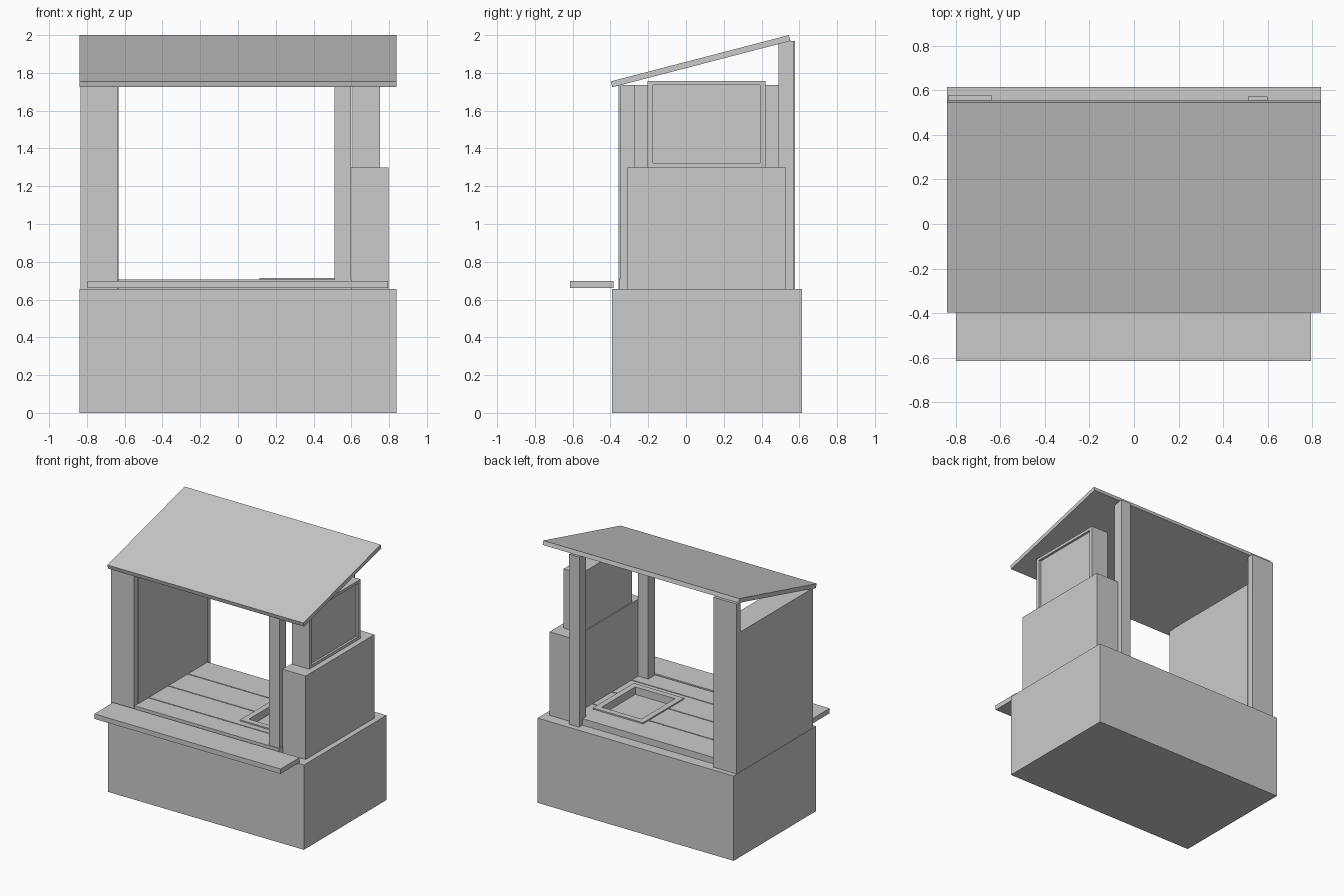
import bpy, math
from mathutils import Vector

if "Cube" in bpy.data.objects:
    bpy.data.objects.remove(bpy.data.objects["Cube"])


def box(name, x, y, z):
    """Box from (min, max) extents on each axis."""
    bpy.ops.mesh.primitive_cube_add(size=1)
    ob = bpy.context.object
    ob.name = name
    for v in ob.data.vertices:
        v.co = Vector([(r[0] + r[1]) / 2 + c * (r[1] - r[0])
                       for r, c in zip((x, y, z), v.co)])
    return ob


def extrude_x(name, profile, x0, x1):
    """Closed (y, z) profile extruded along x."""
    n = len(profile)
    verts = [(x, y, z) for x in (x0, x1) for y, z in profile]
    faces = [tuple(range(n))[::-1], tuple(range(n, 2 * n))]
    faces += [(i, (i + 1) % n, (i + 1) % n + n, i + n) for i in range(n)]
    me = bpy.data.meshes.new(name)
    me.from_pydata(verts, [], faces)
    ob = bpy.data.objects.new(name, me)
    bpy.context.collection.objects.link(ob)
    return ob


def cut(ob, cutter):
    cutter.hide_render = True
    cutter.display_type = 'WIRE'
    m = ob.modifiers.new("cut", 'BOOLEAN')
    m.operation = 'DIFFERENCE'
    m.solver = 'EXACT'
    m.object = cutter


# Base cabinet and front serving shelf
box("base_cabinet", (-0.838, 0.838), (-0.392, 0.615), (0, 0.655))
box("serving_shelf", (-0.798, 0.795), (-0.615, -0.385), (0.66, 0.698))

# Sloping roof slab
extrude_x("roof", [(-0.39, 1.724), (0.553, 1.969), (0.545, 2.0), (-0.398, 1.755)],
          -0.838, 0.838)

# Left side: thick wall with wide boards front and back
box("left_wall", (-0.835, -0.632), (-0.31, 0.53), (0.655, 1.735))
box("left_front_board", (-0.835, -0.638), (-0.358, -0.31), (0.655, 1.735))
box("left_back_board", (-0.835, -0.638), (0.53, 0.576), (0.655, 1.969))

# Right side: slim posts
box("right_front_post", (0.512, 0.598), (-0.35, -0.27), (0.655, 1.735))
box("right_back_post", (0.512, 0.598), (0.49, 0.572), (0.655, 1.969))

# Right side: lower cupboard and framed upper cupboard
box("right_cupboard", (0.598, 0.796), (-0.31, 0.53), (0.655, 1.30))
upper = box("upper_cupboard", (0.605, 0.752), (-0.203, 0.422), (1.30, 1.757))
cut(upper, box("upper_recess_cutter", (0.735, 0.80), (-0.175, 0.393), (1.322, 1.735)))

# Worktop planks with narrow grooves, opened up for the basin
basin_cutter = box("basin_cutter", (0.16, 0.50), (-0.095, 0.315), (0.657, 0.9))
edges = [-0.36, -0.19, 0.05, 0.29, 0.535]
for i in range(4):
    plank = box(f"worktop_plank_{i + 1}", (-0.635, 0.60),
                (edges[i] + 0.004, edges[i + 1] - 0.004), (0.65, 0.705))
    cut(plank, basin_cutter)

# Basin rim
rim = box("basin_rim", (0.115, 0.545), (-0.14, 0.36), (0.65, 0.715))
cut(rim, basin_cutter)
